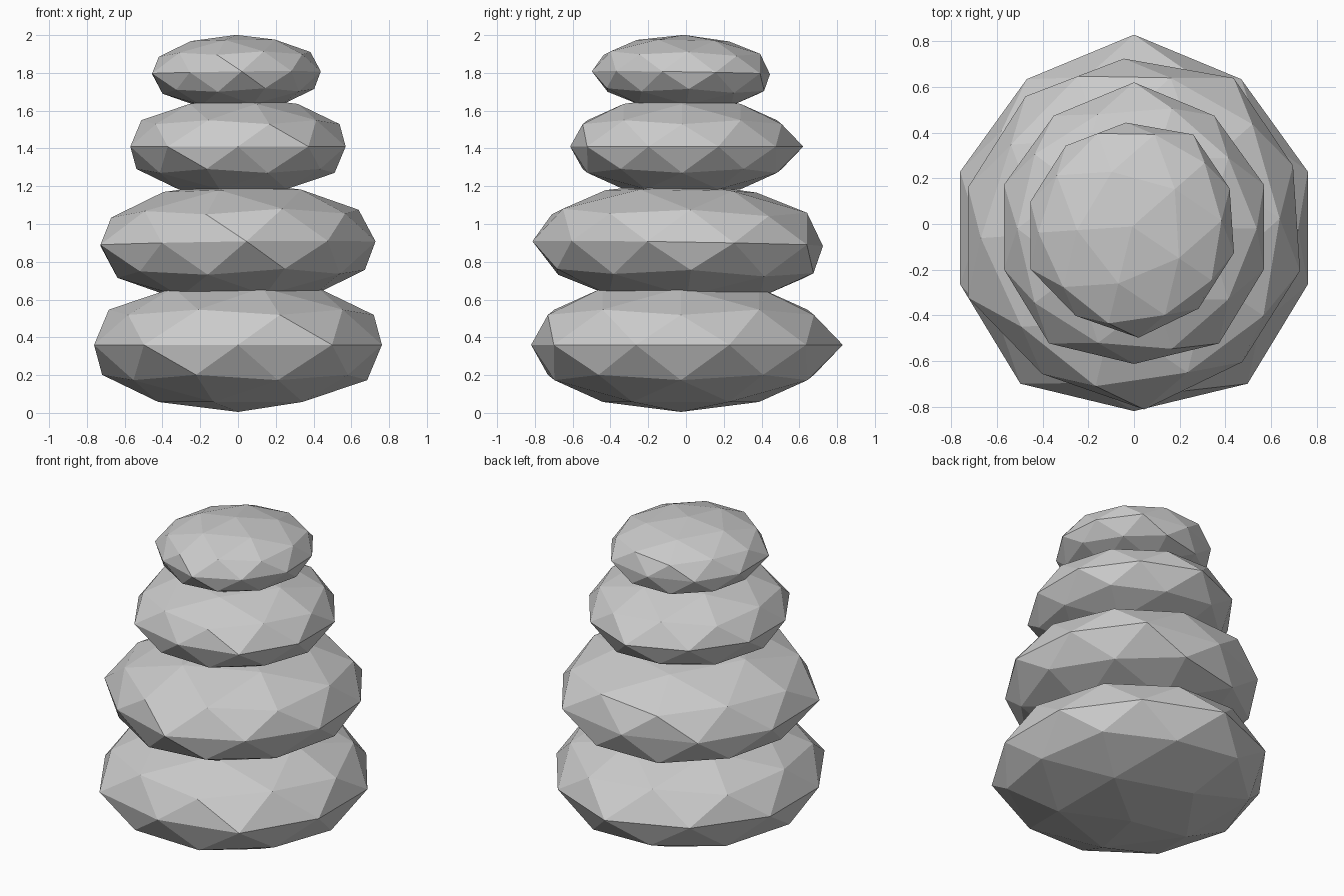
import bpy, bmesh
from math import atan2, degrees, radians
from mathutils import Matrix

if "Cube" in bpy.data.objects:
    bpy.data.objects.remove(bpy.data.objects["Cube"])

# Irregular waistlines (x, y), clockwise from the back
WAIST_A = [(0, .83), (.47, .635), (.762, .23), (.762, -.265), (.498, -.70),
           (0, -.82), (-.498, -.70), (-.762, -.265), (-.762, .23), (-.47, .635)]
WAIST_B = [(-.045, .725), (.437, .64), (.697, .255), (.728, -.205), (.475, -.605),
           (.045, -.813), (-.403, -.657), (-.728, -.322), (-.728, .16), (-.475, .56)]


def stone(name, waist, radii, shift_y, turn, tilt, size, x, z):
    """Flattened faceted pebble with an uneven waistline."""
    bm = bmesh.new()
    bmesh.ops.create_icosphere(bm, subdivisions=2, radius=1)
    bmesh.ops.rotate(bm, verts=bm.verts, cent=(0, 0, 0),
                     matrix=Matrix.Rotation(radians(turn), 3, 'Z'))
    for v in bm.verts:
        if abs(v.co.z) < .05:
            i = round((90 - degrees(atan2(v.co.y, v.co.x))) / 36) % 10
            v.co.x, v.co.y = waist[i]
        else:
            v.co.x *= radii[0]
            v.co.y = v.co.y * radii[1] + shift_y
        v.co.z = v.co.z * radii[2] + tilt[0] * v.co.x + tilt[1] * v.co.y
        v.co *= size
    me = bpy.data.meshes.new(name)
    bm.to_mesh(me)
    bm.free()
    ob = bpy.data.objects.new(name, me)
    ob.location = (x, 0, z)
    bpy.context.collection.objects.link(ob)


A = (WAIST_A, (.804, .828, .355), -.027, 0, (0, 0))
B = (WAIST_B, (.752, .80, .328), -.018, 183.5, (.013, -.016))

# Stack from the ground up
stone("bottom_stone", *A, 1, 0, .36)
stone("lower_middle_stone", *B, 1, 0, .895)
stone("upper_middle_stone", *A, .748, 0, 1.41)
stone("top_stone", *B, .613, -.008, 1.80)
